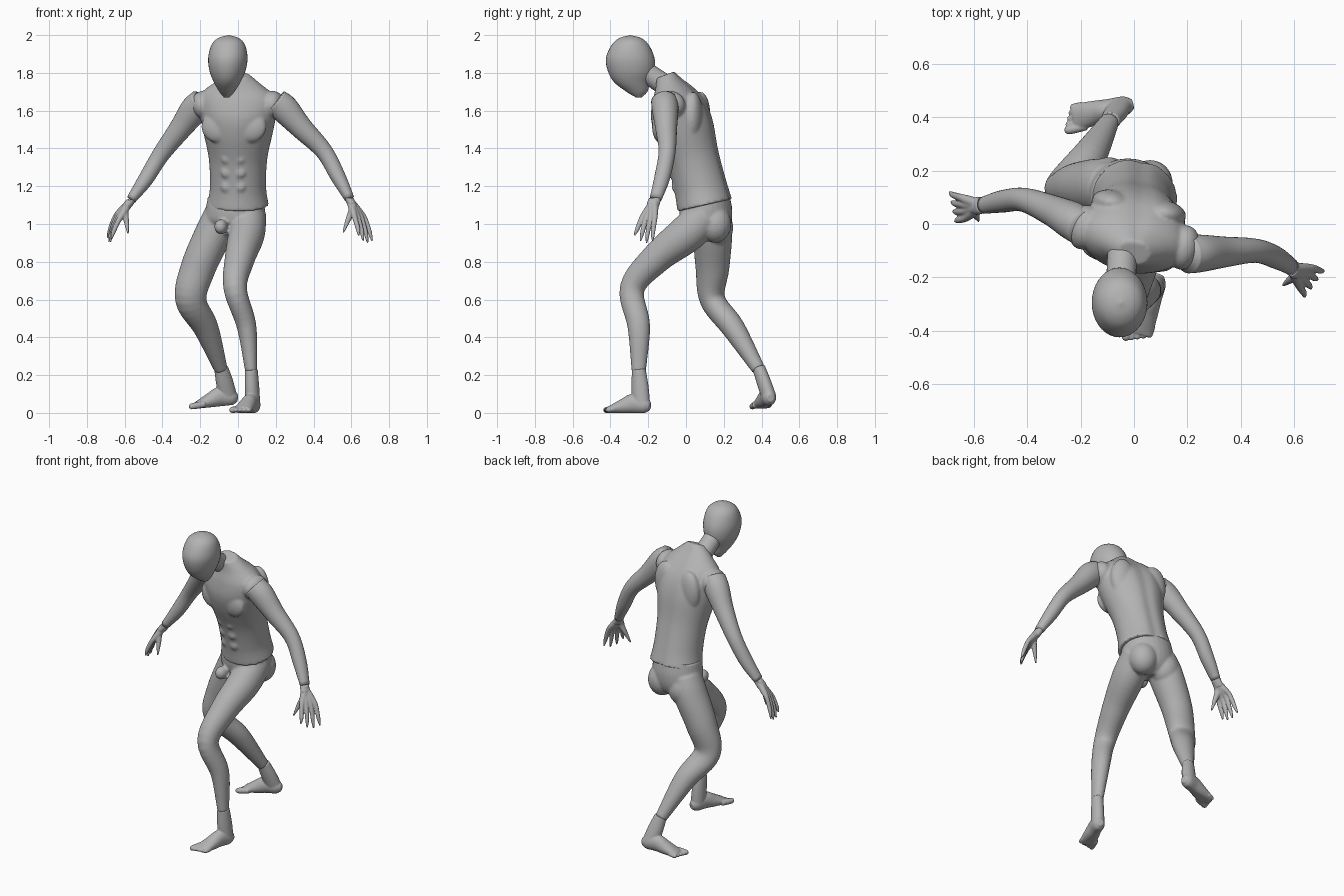
import bpy, bmesh, math
from mathutils import Vector, Matrix

if "Cube" in bpy.data.objects:
    bpy.data.objects.remove(bpy.data.objects["Cube"])

grey = bpy.data.materials.new("matte_grey")
grey.use_nodes = True
grey.diffuse_color = (.45, .45, .45, 1)
grey.node_tree.nodes["Principled BSDF"].inputs["Base Color"].default_value = grey.diffuse_color

X, Y, Z = Vector((1, 0, 0)), Vector((0, 1, 0)), Vector((0, 0, 1))
# The shoulders are turned, so the trunk has its own sideways and forward axes
turned = Matrix.Rotation(-.2, 3, 'Z')
side, forward = turned @ X, turned @ -Y


def smooth_path(stations, steps=6):
    """Catmull-Rom interpolation through a list of station vectors."""
    first, last = stations[0], stations[-1]
    padded = [first * 2 - stations[1], *stations, last * 2 - stations[-2]]
    path = []
    for before, start, end, after in zip(padded, padded[1:], padded[2:], padded[3:]):
        leave, arrive = (end - before) / 2, (after - start) / 2
        for step in range(steps):
            t = step / steps
            ease = t * t * (3 - 2 * t)
            path.append(start.lerp(end, ease) + leave * t * (1 - t) ** 2
                        - arrive * t * t * (1 - t))
    return path + [last]


def tube(bm, points, widths, depths=None, across=X, level=False, groove=0, segments=28):
    """Elliptical tube; widths run along the across axis, depths at right angles."""
    stations = [Vector((*point, width, depth))
                for point, width, depth in zip(points, widths, depths or widths)]
    path = smooth_path(stations)
    rings = []
    for index, station in enumerate(path):
        following = path[min(index + 1, len(path) - 1)]
        tangent = (following - path[max(index - 1, 0)]).to_3d().normalized()
        if level:
            tangent = Z
        u = (across - tangent * tangent.dot(across)).normalized()
        v = tangent.cross(u)
        ring = []
        for k in range(segments):
            angle = math.tau * k / segments
            dip = 1 - groove * math.exp(-((angle - math.pi / 2) * 5) ** 2)
            offset = u * math.cos(angle) * station[3] + v * math.sin(angle) * station[4] * dip
            ring.append(bm.verts.new(station.to_3d() + offset))
        rings.append(ring)
    for lower, upper in zip(rings, rings[1:]):
        for k in range(segments):
            bm.faces.new((lower[k - 1], lower[k], upper[k], upper[k - 1]))
    bm.faces.new(rings[0])
    bm.faces.new(rings[-1])


def muscle(bm, location, radii):
    """Ellipsoid lined up with the shoulders."""
    matrix = Matrix.Translation(location) @ turned.to_4x4() @ Matrix.Diagonal((*radii, 1))
    bmesh.ops.create_uvsphere(bm, u_segments=24, v_segments=14, radius=1, matrix=matrix)


def finish(name, bm, voxel=0):
    """Make the object; a voxel size fuses its pieces into one soft skin."""
    bmesh.ops.recalc_face_normals(bm, faces=bm.faces)
    mesh = bpy.data.meshes.new(name)
    bm.to_mesh(mesh)
    bm.free()
    mesh.materials.append(grey)
    mesh.shade_smooth()
    obj = bpy.data.objects.new(name, mesh)
    bpy.context.collection.objects.link(obj)
    if voxel:
        fuse = obj.modifiers.new("fuse", 'REMESH')
        fuse.mode = 'VOXEL'
        fuse.voxel_size = voxel
        fuse.use_smooth_shade = True
        soften = obj.modifiers.new("soften", 'SMOOTH')
        soften.iterations = 4


# Head: level rings from chin to crown, wide skull and narrow jaw
bm = bmesh.new()
heights = (1.67, 1.7, 1.75, 1.81, 1.88, 1.95, 1.985, 2)
centres = (-.25, -.26, -.285, -.29, -.295, -.295, -.295, -.295)
tube(bm, [(-.05 - (2 - z) * .03, y, z) for y, z in zip(centres, heights)],
     (.015, .04, .07, .095, .104, .088, .053, .001),
     (.015, .055, .095, .124, .128, .097, .056, .001), level=True, segments=36)
finish("head", bm)

# Neck
bm = bmesh.new()
tube(bm, [(-.04, -.09, 1.72), (-.045, -.14, 1.755), (-.05, -.25, 1.83)], (.06, .056, .055))
finish("neck", bm)


def spine(height):
    """Point on the forward-bending spine."""
    rise = height - 1.1
    return Vector((0, .1 - rise * (.22 + rise * .12), height))


# Torso: trunk with chest, back, shoulder and belly muscles
bm = bmesh.new()
tube(bm, [spine(z) for z in (1.1, 1.2, 1.35, 1.5, 1.6, 1.68, 1.74, 1.79)],
     (.163, .149, .156, .188, .205, .195, .125, .06),
     (.148, .141, .14, .157, .15, .115, .075, .05),
     across=side, groove=.07, segments=48)
for sign in (-1, 1):
    out = side * sign
    muscle(bm, spine(1.515) + out * .085 + forward * .11, (.09, .04, .085))
    muscle(bm, spine(1.63) + out * .19, (.06, .085, .075))
    muscle(bm, spine(1.57) + out * .1 - forward * .09, (.08, .05, .13))
    for row in range(3):
        belly = spine(1.2 + row * .075)
        muscle(bm, belly + out * .036 + forward * .127, (.032, .02, .034))
finish("torso", bm, .008)

# Hips and both legs in one skin
bm = bmesh.new()
tube(bm, [(-.01, .1, 1.14), (-.015, .105, 1.06), (-.025, .11, .99), (-.03, .1, .93)],
     (.15, .158, .15, .07), (.132, .14, .125, .07), across=side)
muscle(bm, (.06, .155, 1), (.085, .085, .1))
muscle(bm, (-.095, .165, .98), (.09, .085, .1))
muscle(bm, (-.09, -.035, .985), (.035, .045, .04))
# Points run hip, upper thigh, lower thigh, knee, calf, ankle
left_ankle, right_ankle = Vector((.07, -.25, .22)), Vector((-.09, .385, .23))
tube(bm, [(.06, .11, 1.05), (.045, 0, .945), (.01, -.155, .82),
          (-.015, -.285, .66), (.045, -.25, .46), left_ankle],
     (.09, .096, .08, .062, .052, .032), (.1, .1, .082, .066, .06, .038))
tube(bm, [(-.09, .13, 1.05), (-.13, .14, .95), (-.21, .14, .77),
          (-.25, .14, .6), (-.17, .25, .45), right_ankle],
     (.09, .098, .093, .083, .067, .036), (.1, .105, .09, .068, .062, .036))
finish("hips_and_legs", bm, .008)


def foot(name, inner, heel, turn, pitch, ankle):
    """Foot pointing along local y; inner is the sign of the big-toe side."""
    placed = (Matrix.Translation(heel) @ Matrix.Rotation(turn, 4, 'Z')
              @ Matrix.Rotation(pitch, 4, 'X'))
    top, base = placed.inverted() @ ankle, Vector((0, .05, .05))
    bm = bmesh.new()
    tube(bm, [top, top.lerp(base, .5), base], (.034, .037, .038), (.037, .046, .048))
    tube(bm, [(0, 0, .035), (0, .03, .04), (0, .09, .05), (0, .15, .035), (0, .23, .015)],
         (.018, .036, .04, .046, .052), (.022, .043, .052, .04, .018))
    for toe in range(5):
        x = inner * (.04 - toe * .02)
        tip = .276 - toe * .01
        r = .012 if toe else .017
        tube(bm, [(x, .19, .02), (x, tip - r, .015), (x, tip, .012)], (r, r, r / 3), segments=14)
    # Flat sole
    for vert in bm.verts:
        vert.co.z = max(vert.co.z, 0)
    bm.transform(placed)
    finish(name, bm, .004)


foot("left_foot", 1, (.095, -.19, 0), 2.8, 0, left_ankle + Z * .01)
foot("right_foot", -1, (0, .45, .045), 1.8, -.1, right_ankle + Z * .01)


def arm(name, points):
    """Tapering arm through shoulder, upper arm, elbow, forearm and wrist."""
    bm = bmesh.new()
    tube(bm, points, (.07, .07, .058, .045, .042, .032), (.07, .075, .06, .046, .04, .026), across=Y)
    finish(name, bm)


def hand(name, wrist, palm, tips, spread, thumb):
    """Hand with four fanned fingers; spread steps from first to last finger."""
    wrist, palm, tips, spread, thumb = map(Vector, (wrist, palm, tips, spread, thumb))
    bm = bmesh.new()
    tube(bm, [wrist + Z * .01, wrist, wrist.lerp(palm, .3)], (.033, .032, .034),
         (.025, .023, .023), across=Y)
    for finger in range(4):
        place = finger - 1.5
        knuckle = palm + spread * place
        tip = tips + spread * place * 1.4 + Z * (place - .5) ** 2 * .01
        bend = knuckle.lerp(tip, .5) + (palm - wrist) * .1
        tube(bm, [wrist, wrist.lerp(knuckle, .55), knuckle, bend, tip],
             (.018, .019, .014, .012, .005), across=Y, segments=14)
    root = wrist.lerp(palm - spread, .45)
    tube(bm, [wrist, root, root.lerp(thumb, .5), thumb],
         (.018, .021, .014, .005), across=Y, segments=14)
    finish(name, bm, .004)


arm("left_arm", [(.2, -.115, 1.65), (.25, -.11, 1.605), (.335, -.105, 1.51),
                 (.455, -.1, 1.385), (.53, -.125, 1.25), (.59, -.16, 1.135)])
arm("right_arm", [(-.19, -.015, 1.65), (-.235, .015, 1.6), (-.305, .05, 1.505),
                  (-.41, .09, 1.365), (-.49, .085, 1.235), (-.565, .07, 1.13)])
hand("left_hand", (.59, -.165, 1.13), (.645, -.2, 1.03), (.675, -.225, .9),
     (.017, .023, 0), (.557, -.23, .955))
hand("right_hand", (-.57, .07, 1.12), (-.64, .06, 1.03), (-.68, .065, .9),
     (-.005, .026, .008), (-.582, .012, .95))
